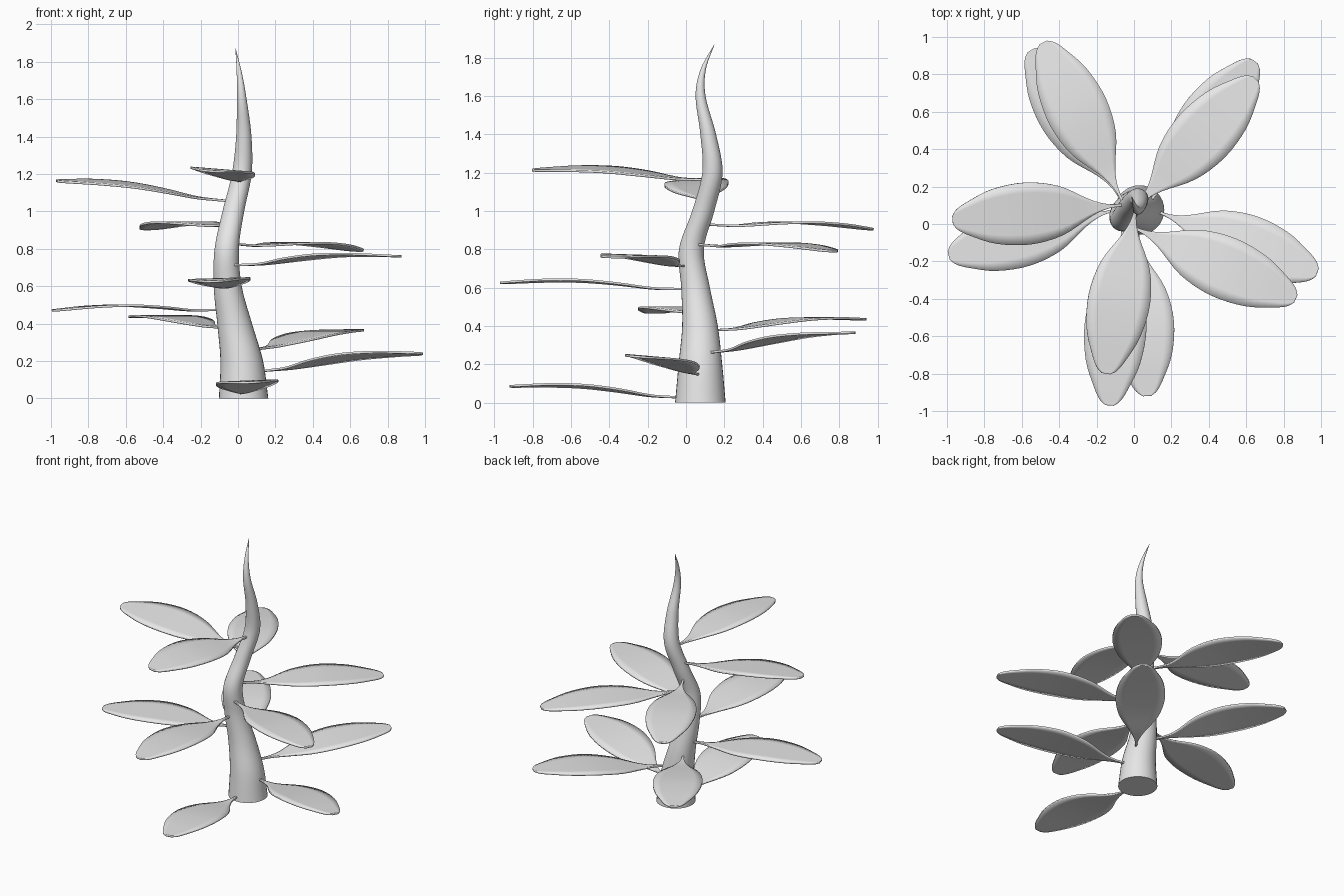
import bpy, bmesh, math
from mathutils import Vector

cube = bpy.data.objects.get("Cube")
if cube:
    bpy.data.objects.remove(cube, do_unlink=True)

grey = bpy.data.materials.new("pale grey")
grey.use_nodes = True
grey.diffuse_color = (0.8, 0.8, 0.8, 1)
grey.node_tree.nodes["Principled BSDF"].inputs["Base Color"].default_value = (0.8, 0.8, 0.8, 1)


def smooth(points, steps):
    """Catmull-Rom interpolation through the points."""
    p = [Vector(q) for q in points]
    p = [2 * p[0] - p[1]] + p + [2 * p[-1] - p[-2]]
    out = []
    for a, b, c, d in zip(p, p[1:], p[2:], p[3:]):
        for i in range(steps):
            t = i / steps
            out.append(0.5 * (2 * b + (c - a) * t + (2 * a - 5 * b + 4 * c - d) * t ** 2
                              + (3 * b - a - 3 * c + d) * t ** 3))
    return out + [p[-2]]


def loft(name, rows, closed):
    """Skin rows of points; closed rows make a capped tube."""
    bm = bmesh.new()
    rows = [[bm.verts.new(co) for co in row] for row in rows]
    n = len(rows[0])
    for a, b in zip(rows, rows[1:]):
        for i in range(n if closed else n - 1):
            j = (i + 1) % n
            bm.faces.new((a[i], a[j], b[j], b[i]))
    if closed:
        bm.faces.new(rows[0][::-1])
        bm.faces.new(rows[-1])
    mesh = bpy.data.meshes.new(name)
    bm.to_mesh(mesh)
    bm.free()
    mesh.materials.append(grey)
    obj = bpy.data.objects.new(name, mesh)
    bpy.context.collection.objects.link(obj)
    return obj


def shade(obj):
    bpy.ops.object.select_all(action="DESELECT")
    obj.select_set(True)
    bpy.context.view_layer.objects.active = obj
    bpy.ops.object.shade_smooth_by_angle(angle=math.radians(40))


# Winding stem: centre x, y, height, radius
stem_path = [(.03, .075, 0, .132), (.02, .075, .2, .114), (-.018, .073, .4, .093),
             (-.055, .05, .6, .075), (-.06, .028, .8, .065), (-.025, .09, 1, .058),
             (.02, .138, 1.2, .053), (.031, .116, 1.4, .041), (.02, .076, 1.6, .026),
             (.007, .09, 1.74, .014), (-.013, .148, 1.87, .001)]
SIDES = 32
ring = [math.tau * i / SIDES for i in range(SIDES)]
stem = loft("stem", [[(x + r * math.cos(a), y + r * math.sin(a), z) for a in ring]
                     for x, y, z, r in smooth(stem_path, 6)], True)
shade(stem)

# Leaf outline: distance along, half width, lift above the straight line
outline = smooth([(-.06, .008, 0), (.06, .011, -.003), (.17, .045, -.002), (.35, .132, .014),
                  (.55, .166, .024), (.75, .146, .019), (.9, .092, .008),
                  (.97, .056, .002), (1, .022, 0)], 4)

# Leaves: base, tip, sideways tilt
leaves = [((.02, -.05, .03), (.07, -.92, .085), .04),
          ((.14, .06, .15), (.98, -.26, .24), -.08),
          ((.1, .14, .265), (.645, .87, .365), 0),
          ((-.08, .15, .38), (-.55, .93, .435), 0),
          ((-.12, .07, .475), (-.99, -.17, .47), 0),
          ((-.06, -.03, .595), (-.13, -.97, .625), .03),
          ((0, -.02, .715), (.865, -.4, .76), -.03),
          ((.01, .09, .825), (.65, .775, .79), 0),
          ((-.07, .14, .93), (-.485, .97, .905), 0),
          ((-.08, .1, 1.06), (-.97, .02, 1.163), -.08),
          ((.01, .09, 1.165), (-.15, -.8, 1.215), -.08)]

for number, (base, tip, tilt) in enumerate(leaves, 1):
    base, tip = Vector(base), Vector(tip)
    along = tip - base
    side = Vector((-along.y, along.x, 0)).normalized() + Vector((0, 0, tilt))
    rows = []
    for t, half, lift in outline:
        centre = base + along * t + Vector((0, 0, lift))
        rows.append([centre - side * half * k / 3 for k in range(-3, 4)])
    leaf = loft(f"leaf_{number}", rows, False)
    thick = leaf.modifiers.new("thickness", "SOLIDIFY")
    thick.thickness = 0.012
    thick.offset = 0
    shade(leaf)
